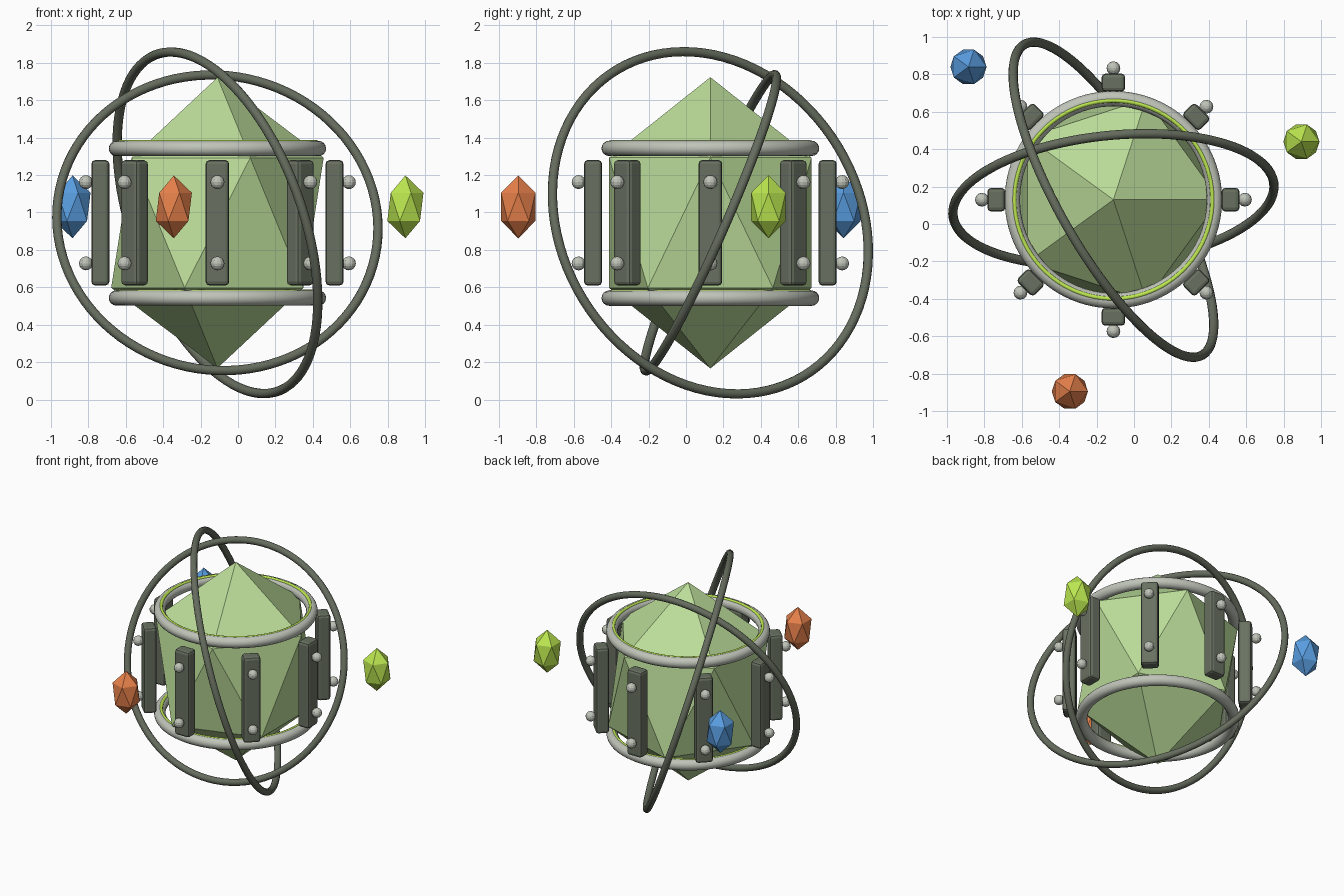
import bpy
from math import cos, sin, pi
from mathutils import Vector

if "Cube" in bpy.data.objects:
    bpy.data.objects.remove(bpy.data.objects["Cube"])

CENTRE = Vector((-0.11, 0.13, 0.945))


def material(name, rgb):
    m = bpy.data.materials.new(name)
    m.diffuse_color = (*rgb, 1)
    m.use_nodes = True
    m.node_tree.nodes["Principled BSDF"].inputs["Base Color"].default_value = m.diffuse_color
    return m


CRYSTAL = material("pale_green", (0.50, 0.72, 0.32))
DARK = material("dark_moss", (0.13, 0.15, 0.11))
PLATE = material("moss_grey", (0.14, 0.165, 0.12))
LIGHT = material("light_stone", (0.52, 0.55, 0.48))
LIME = material("lime", (0.50, 0.80, 0.08))
ORANGE = material("orange", (0.80, 0.22, 0.07))
BLUE = material("blue", (0.10, 0.34, 0.75))


def finish(name, mat, smooth=False):
    ob = bpy.context.object
    ob.name = name
    ob.data.materials.append(mat)
    if smooth:
        bpy.ops.object.shade_smooth()
    return ob


def gem(name, loc, radius, half_height, mat):
    bpy.ops.mesh.primitive_ico_sphere_add(subdivisions=1, radius=1, location=loc)
    bpy.context.object.scale = (radius, radius, half_height)
    return finish(name, mat)


def ring(name, loc, major, minor, mat, normal=(0, 0, 1), sides=12):
    rot = Vector((0, 0, 1)).rotation_difference(Vector(normal).normalized())
    bpy.ops.mesh.primitive_torus_add(location=loc, rotation=rot.to_euler(),
                                     major_radius=major, minor_radius=minor,
                                     major_segments=96, minor_segments=sides)
    return finish(name, mat, True)


# Central crystal
gem("core_crystal", CENTRE, 0.635, 0.777, CRYSTAL)

# Collars above and below the waist, each with a glowing inlay on its upper side
for label, z in (("upper", 1.342), ("lower", 0.543)):
    ring(label + "_collar", (CENTRE.x, CENTRE.y, z), 0.54, 0.041, LIGHT, sides=16)
    ring(label + "_collar_inlay", (CENTRE.x, CENTRE.y, z + 0.033), 0.53, 0.012, LIME, sides=8)

# Eight upright plates with two studs each
for i in range(8):
    a = i * pi / 4
    out = Vector((cos(a), sin(a), 0))
    bpy.ops.mesh.primitive_cube_add(size=1, location=CENTRE + out * 0.626, rotation=(0, 0, a))
    plate = finish(f"plate_{i + 1}", PLATE)
    plate.scale = (0.096, 0.126, 0.67)
    bpy.ops.object.transform_apply(location=False, rotation=False, scale=True)
    bevel = plate.modifiers.new("soft_edges", 'BEVEL')
    bevel.width = 0.02
    bevel.segments = 2
    for side in (-1, 1):
        bpy.ops.mesh.primitive_uv_sphere_add(
            segments=12, ring_count=8, radius=0.037,
            location=CENTRE + out * 0.703 + Vector((0, 0, side * 0.217)))
        finish(f"stud_{i + 1}_{'top' if side > 0 else 'bottom'}", LIGHT)

# Two tilted orbit rings
ring("orbit_ring_wide", CENTRE, 0.862, 0.025, DARK, (-0.09, 0.914, -0.40))
ring("orbit_ring_tall", CENTRE, 0.957, 0.025, DARK, (0.83, 0.475, 0.30))

# Floating gems
gem("orange_gem", (-0.343, -0.895, 1.03), 0.108, 0.168, ORANGE)
gem("lime_gem", (0.895, 0.44, 1.03), 0.108, 0.168, LIME)
gem("blue_gem", (-0.885, 0.84, 1.03), 0.108, 0.168, BLUE)
